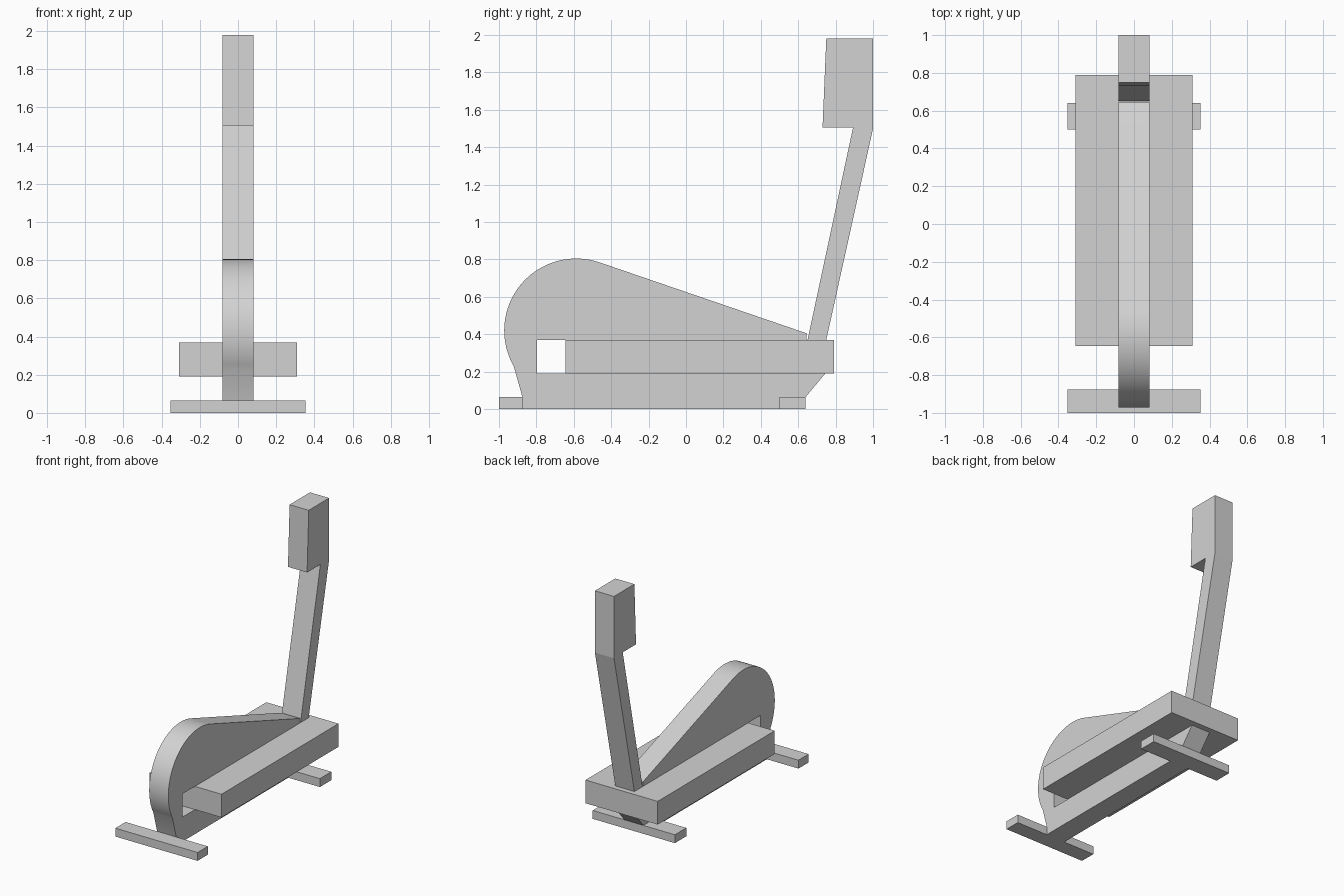
import bpy
import bmesh
from math import sin, cos, radians

cube = bpy.data.objects.get("Cube")
if cube:
    bpy.data.objects.remove(cube, do_unlink=True)

# Single plain grey finish
grey = bpy.data.materials.new("light_grey")
grey.use_nodes = True
colour = (0.65, 0.65, 0.65, 1)
grey.diffuse_color = colour
grey.node_tree.nodes["Principled BSDF"].inputs["Base Color"].default_value = colour


def extrude_profile(name, points, half_width):
    """Extrude a side profile of (y, z) points symmetrically across x."""
    bm = bmesh.new()
    face = bm.faces.new([bm.verts.new((-half_width, y, z)) for y, z in points])
    result = bmesh.ops.extrude_face_region(bm, geom=[face])
    verts = [g for g in result["geom"] if isinstance(g, bmesh.types.BMVert)]
    bmesh.ops.translate(bm, verts=verts, vec=(2 * half_width, 0, 0))
    bmesh.ops.recalc_face_normals(bm, faces=bm.faces)
    mesh = bpy.data.meshes.new(name)
    bm.to_mesh(mesh)
    bm.free()
    mesh.materials.append(grey)
    obj = bpy.data.objects.new(name, mesh)
    bpy.context.collection.objects.link(obj)
    return obj


def box(name, y0, y1, z0, z1, half_width):
    return extrude_profile(name, [(y0, z0), (y1, z0), (y1, z1), (y0, z1)], half_width)


BODY = 0.082
DECK_LOW, DECK_TOP, FOOT_TOP = 0.19, 0.37, 0.065

# Flywheel housing with a slot that the deck slides into
steps = 32
arc = []
for i in range(steps + 1):
    a = radians(71 + (210 - 71) * i / steps)
    arc.append((-0.587 + 0.385 * cos(a), 0.42 + 0.385 * sin(a)))
housing = extrude_profile("flywheel_housing", [
    (-0.875, 0), (0.64, 0), (0.64, FOOT_TOP), (0.745, DECK_LOW),
    (-0.797, DECK_LOW), (-0.797, DECK_TOP), (0.645, DECK_TOP), (0.645, 0.405),
    *arc, (-0.875, FOOT_TOP)], BODY)

# Leaning column with the console block on top
extrude_profile("column_and_console", [
    (0.65, DECK_TOP), (0.75, DECK_TOP), (1.0, 1.5), (1.0, 1.98),
    (0.75, 1.98), (0.73, 1.505), (0.893, 1.505)], BODY)

# Wide deck and the two floor bars
box("deck", -0.645, 0.79, DECK_LOW, DECK_TOP, 0.31)
box("front_foot", -1.0, -0.875, 0, FOOT_TOP, 0.353)
box("rear_foot", 0.5, 0.64, 0, FOOT_TOP, 0.353)

# Smooth the round of the housing only
bpy.ops.object.select_all(action="DESELECT")
housing.select_set(True)
bpy.context.view_layer.objects.active = housing
bpy.ops.object.shade_smooth_by_angle(angle=radians(15))
